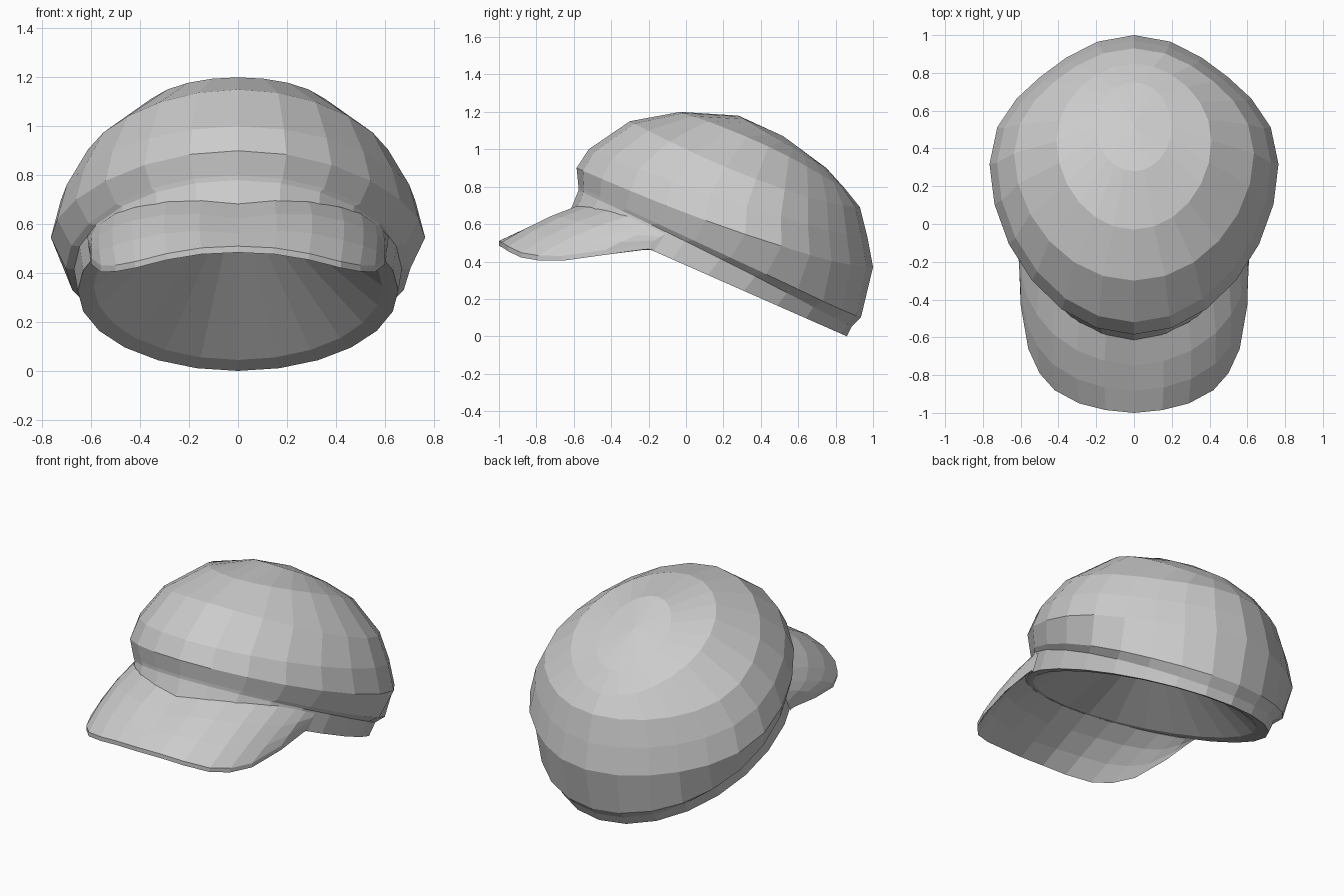
import bpy, bmesh
from math import sin, cos, pi, radians
from mathutils import Vector

if "Cube" in bpy.data.objects:
    bpy.data.objects.remove(bpy.data.objects["Cube"])

N = 24


def ring_point(r, a):
    # r: front (y, z), back (y, z), half width, side shift in y, side shift in z, back narrowing
    fy, fz, by, bz, w, dy, dz, k = r
    c, s = cos(a), sin(a)
    f = 1 - k * sin(2 * a) ** 2 if c < 0 else 1
    return Vector((w * s * f,
                   (fy + by) / 2 - (by - fy) / 2 * c * f + dy * s * s,
                   (fz + bz) / 2 + (fz - bz) / 2 * c + dz * s * s))


def finish(bm, name):
    bmesh.ops.recalc_face_normals(bm, faces=bm.faces[:])
    me = bpy.data.meshes.new(name)
    bm.to_mesh(me)
    bm.free()
    ob = bpy.data.objects.new(name, me)
    bpy.context.collection.objects.link(ob)
    return ob


def loft(bm, rows, closed):
    for p, q in zip(rows, rows[1:]):
        n = len(p)
        for i in range(n if closed else n - 1):
            j = (i + 1) % n
            bm.faces.new((p[i], p[j], q[j], q[i]))


# Cap body: lining, tilted band, overhanging puffed crown
RIM = (-0.625, 0.655, 0.86, 0.0, 0.655, 0, 0, 0)
BAND = (-0.575, 0.78, 0.885, 0.05, 0.67, 0.03, 0.0, 0.01)
rings = [
    (-0.605, 0.65, 0.79, 0.045, 0.59, 0, 0, 0),
    RIM,
    BAND,
    (-0.575, 0.80, 0.935, 0.10, 0.705, 0.06, -0.03, 0.02),
    (-0.585, 0.90, 1.0, 0.37, 0.765, 0.11, -0.09, 0.08),
    (-0.52, 1.0, 0.97, 0.53, 0.725, 0.10, -0.07, 0.075),
    (-0.30, 1.15, 0.93, 0.69, 0.635, 0.06, -0.08, 0.06),
    (-0.03, 1.20, 0.85, 0.79, 0.41, 0.03, 0.02, 0.03),
    (0.28, 1.18, 0.75, 0.90, 0.20, 0, 0, 0),
]
bm = bmesh.new()
rows = [[bm.verts.new(ring_point(r, 2 * pi * i / N)) for i in range(N)] for r in rings]
loft(bm, rows, True)
for row, tip in ((rows[0], (0, 0.2, 0.75)), (rows[-1], (0, 0.52, 1.07))):
    v = bm.verts.new(tip)
    for i in range(N):
        bm.faces.new((row[i], row[(i + 1) % N], v))
finish(bm, "cap_crown")

# Curved brim: wedge lofted from the band to its outer edge, both sides mirrored
half = [(0, -1, 0.51), (0.15, -0.985, 0.503), (0.29, -0.95, 0.48), (0.42, -0.88, 0.447),
        (0.50, -0.79, 0.432), (0.56, -0.66, 0.43), (0.60, -0.43, 0.462), (0.606, -0.19, 0.495)]
angles = [0, 13, 26, 39, 49, 57, 62, 67]
edge = [(Vector(p), a) for p, a in zip(half, angles)]
edge = [(Vector((-p.x, p.y, p.z)), -a) for p, a in edge[:0:-1]] + edge


def brim_row(bm, t, under):
    row = []
    for p, a in edge:
        q = ring_point(RIM, radians(a))
        if not under:
            q = q.lerp(ring_point(BAND, radians(a)), 0.22 + 0.68 * min(abs(a) / 50, 1))
        v = q.lerp(p, t)
        # the sides arch outwards, fading out at the tips
        bulge = 4 * t * (1 - t) * max(0, sin(radians(abs(a) * 2.6)))
        v.z += 0.025 * bulge - 0.026 * t * under
        v.x += 0.015 * bulge * (1 if a > 0 else -1)
        row.append(bm.verts.new(v))
    return row


bm = bmesh.new()
steps = (0, 0.35, 0.7, 1)
rows = [brim_row(bm, t, False) for t in steps]
rows += [brim_row(bm, t, True) for t in reversed(steps)]
loft(bm, rows, False)
for i in (0, -1):
    bm.faces.new([r[i] for r in rows])
finish(bm, "cap_brim")
